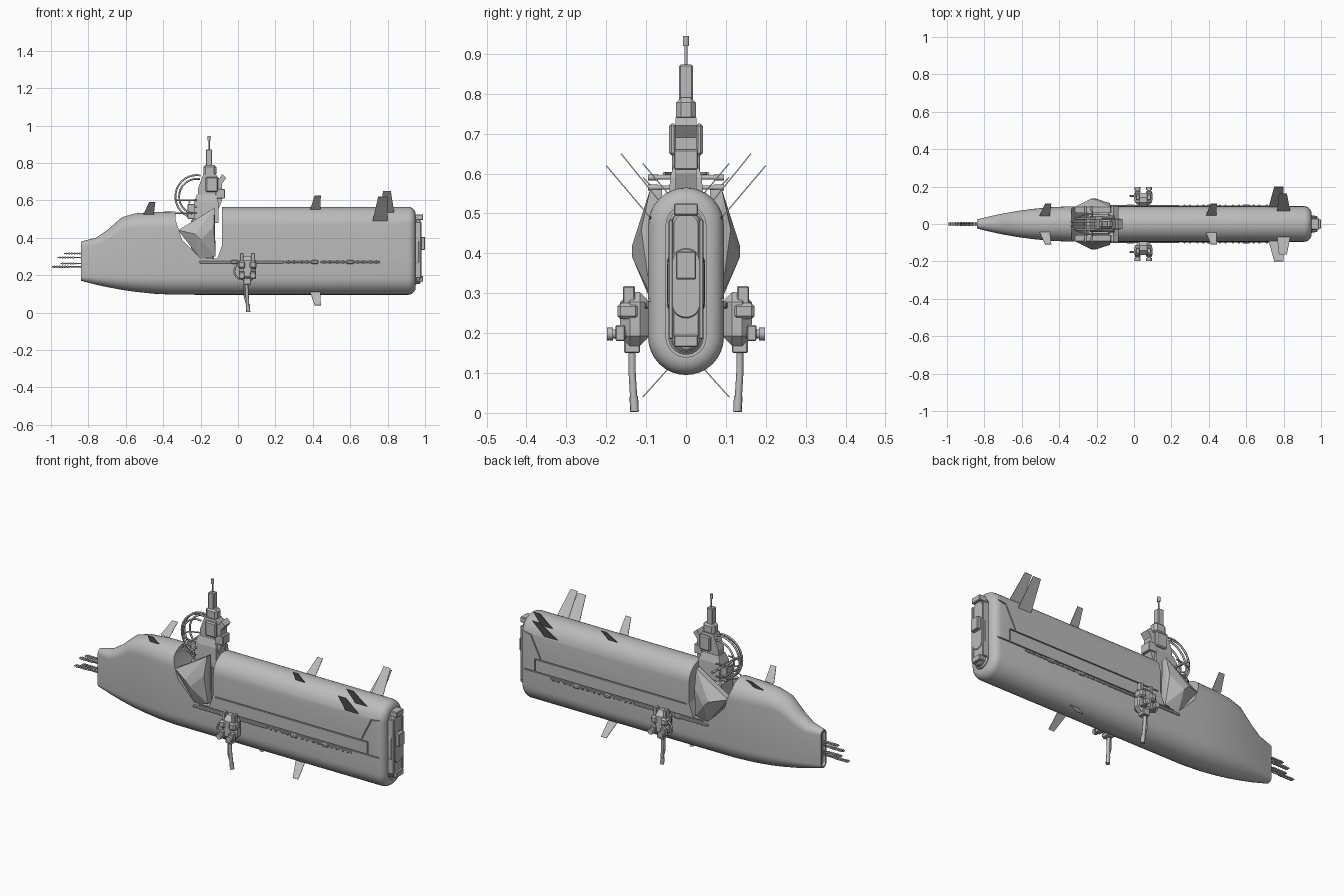
import bpy, bmesh, math
from mathutils import Vector

if "Cube" in bpy.data.objects:
    bpy.data.objects.remove(bpy.data.objects["Cube"])

tone = (.5, .5, .5, 1)
grey = bpy.data.materials.new("hull grey")
grey.use_nodes = True
grey.diffuse_color = tone
grey.node_tree.nodes["Principled BSDF"].inputs["Base Color"].default_value = tone

# Main hull dimensions
BEAM, KEEL, ROOF, NOSE, STERN = .095, .095, .565, -.84, .95


def shade(ob):
    activate(ob)
    bpy.ops.object.shade_smooth_by_angle(angle=math.radians(32))


def activate(ob):
    bpy.ops.object.select_all(action="DESELECT")
    ob.select_set(True)
    bpy.context.view_layer.objects.active = ob


def finish(name, bm, mirror=False):
    bmesh.ops.recalc_face_normals(bm, faces=bm.faces)
    mesh = bpy.data.meshes.new(name)
    bm.to_mesh(mesh)
    bm.free()
    mesh.materials.append(grey)
    ob = bpy.data.objects.new(name, mesh)
    bpy.context.collection.objects.link(ob)
    if mirror:
        ob.modifiers.new("mirror", "MIRROR").use_axis = (False, True, False)
    return ob


# Boxes standing off the centre plane are mirrored to the other side
def box(name, centre, size, bevel=.003):
    bm = bmesh.new()
    bmesh.ops.create_cube(bm, size=1)
    bmesh.ops.scale(bm, vec=size, verts=bm.verts)
    bmesh.ops.translate(bm, vec=centre, verts=bm.verts)
    bmesh.ops.bevel(bm, geom=bm.edges[:], offset=bevel, segments=1, affect="EDGES")
    return finish(name, bm, mirror=centre[1] > 0)


def solid(name, points, mirror=False):
    bm = bmesh.new()
    for point in points:
        bm.verts.new(point)
    bmesh.ops.convex_hull(bm, input=bm.verts[:])
    return finish(name, bm, mirror)


def prism(name, outline, y_from, y_to):
    bm = bmesh.new()
    face = bm.faces.new([bm.verts.new((x, y_from, z)) for x, z in outline])
    new = bmesh.ops.extrude_face_region(bm, geom=[face])["geom"]
    moved = [v for v in new if isinstance(v, bmesh.types.BMVert)]
    bmesh.ops.translate(bm, vec=(0, y_to - y_from, 0), verts=moved)
    return finish(name, bm)


# Tubes starting on the left are repeated on the right
def tube(name, points, radius):
    for side in (-1, 1) if points[0][1] > 0 else (1,):
        curve = bpy.data.curves.new(name, "CURVE")
        curve.dimensions = "3D"
        curve.bevel_depth, curve.bevel_resolution, curve.use_fill_caps = radius, 2, True
        spline = curve.splines.new("POLY")
        spline.points.add(len(points) - 1)
        for knot, (x, y, z) in zip(spline.points, points):
            knot.co = (x, y * side, z, 1)
        curve.materials.append(grey)
        bpy.context.collection.objects.link(bpy.data.objects.new(name, curve))


def arc(start, stop, radius, count=16):
    angles = [math.radians(start + (stop - start) * i / count) for i in range(count + 1)]
    return [(radius * math.cos(a), radius * math.sin(a)) for a in angles]


# Upright section with round top and bottom
def stadium(x, half, low, high):
    return ([Vector((x, y, high - half + z)) for y, z in arc(0, 180, half)]
            + [Vector((x, y, low + half + z)) for y, z in arc(180, 360, half)])


def loft(name, sections):
    bm = bmesh.new()
    rings = [[bm.verts.new(p) for p in stadium(*section)] for section in sections]
    for a, b in zip(rings, rings[1:]):
        for i in range(len(a)):
            bm.faces.new((a[i - 1], a[i], b[i], b[i - 1]))
    bm.faces.new(rings[0])
    bm.faces.new(rings[-1])
    ob = finish(name, bm)
    shade(ob)
    return ob


def cut(ob, cutter):
    activate(ob)
    modifier = ob.modifiers.new("cut", "BOOLEAN")
    modifier.operation, modifier.solver, modifier.object = "DIFFERENCE", "EXACT", cutter
    bpy.ops.object.modifier_apply(modifier=modifier.name)
    bpy.data.objects.remove(cutter)


# Hull: the nose narrows by a parabola, the stern is rounded by a quarter circle
sections = []
for x, top in ((NOSE, .38), (-.76, .4), (-.7, .44), (-.62, .51), (-.55, .53), (-.45, .538), (-.34, .54)):
    taper = ((x + .3) / (NOSE + .3)) ** 2
    sections.append((x, BEAM - .071 * taper, KEEL + .075 * taper, top))
sections.append((-.09, BEAM, KEEL, ROOF))
for dx, dz in arc(90, 0, .04, count=5):
    inset = .04 - dz
    sections.append((STERN - .04 + dx, BEAM - inset, KEEL + inset, ROOF - inset))
hull = loft("hull", sections)

# Tower well, open from side to side
well = [(-.335, .7), (-.335, .5), (-.3, .39), (-.2, .29), (-.11, .29), (-.085, .36), (-.085, .7)]
cut(hull, prism("well_cutter", well, -.3, .3))

# Panel seams
SEAM, LEDGE = .352, .282
seams = [((-.07, SEAM), (.855, SEAM)), ((.855, SEAM), (.855, LEDGE)), ((-.17, LEDGE), (.93, LEDGE)),
         ((.82, .36), (.88, .48)), ((.88, .48), (.93, .49))]
for start, end in seams:
    start, end = Vector(start), Vector(end)
    across = (end - start).orthogonal().normalized() * .003
    strip = [start + across, end + across, end - across, start - across]
    for side in (-1, 1):
        cut(hull, prism("seam_cutter", strip, side * .088, side * .12))

# Recesses in both ends
cut(hull, loft("stern_cutter", [(x, .05, .14, .52) for x in (.92, 1)]))
cut(hull, loft("nose_cutter", [(x, .017, .18, .37) for x in (-.9, -.825)]))
shade(hull)

# Stern machinery: nested rings, cowl, clamps and rails
for half, end in ((.044, STERN), (.036, .97), (.028, .96)):
    low, high = .19 - half, .47 + half
    loft("stern_ring", [(.91, half, low, high), (end, half, low, high),
                        (end + .006, half - .006, low + .006, high - .006)])
loft("stern_cowl", [(.93, .048, .23, .42), (.965, .046, .23, .42), (.98, .034, .24, .41)])
box("stern_core", centre=(.975, 0, .37), size=(.05, .05, .07))
for z in (.18, .51):
    box("stern_clamp", centre=(.965, 0, z), size=(.05, .06, .03))
box("stern_rail", centre=(.96, .038, .335), size=(.04, .012, .3))
box("stern_bar", centre=(.96, .013, .335), size=(.03, .01, .33))

# Service conduit along each flank
FLANK, CONDUIT = .095, .27
box("conduit", centre=(.02, FLANK, CONDUIT), size=(.45, .012, .014))
for x in (.32, .51, .69):
    box("conduit_rail", centre=(x, FLANK, CONDUIT), size=(.14, .007, .009), bevel=.001)
    for step in (-.05, -.02, .02, .05):
        box("conduit_stud", centre=(x + step, FLANK, CONDUIT), size=(.012, .016, .015))
for x in (-.02, .41, .6):
    box("conduit_hatch", centre=(x, FLANK, CONDUIT), size=(.04, .02, .02), bevel=.005)


# Thin slanted stabiliser fins
def fin(name, x, chord, sweep, root, tip):
    root, tip = Vector(root), Vector(tip)
    skin = (tip - root).orthogonal().normalized() * .0015
    points = []
    for offset in (-skin, skin):
        for base, lead, width in ((root, 0, chord), (tip, sweep, chord * .6)):
            y, z = base + offset
            points += [(x + lead, y, z), (x + lead + width, y, z)]
    solid(name, points, mirror=True)


fin("front_fin", x=-.505, chord=.055, sweep=.03, root=(.045, .525), tip=(.108, .59))
fin("middle_fin", x=.385, chord=.055, sweep=.025, root=(.045, .55), tip=(.108, .625))
fin("keel_fin", x=.385, chord=.055, sweep=.025, root=(.045, .11), tip=(.108, .04))
fin("rear_fin_outer", x=.72, chord=.08, sweep=.03, root=(.09, .49), tip=(.2, .62))
fin("rear_fin_inner", x=.765, chord=.07, sweep=.01, root=(.07, .535), tip=(.163, .65))

# Faceted shields either side of the tower
rim = [(-.32, .44), (-.125, .56), (-.12, .3), (-.2, .285)]
ridge = [(-.23, .135, .42), (-.2, .135, .39), (-.13, .112, .46)]
solid("tower_shield", [(x, y, z) for x, z in rim for y in (.06, .09)] + ridge, mirror=True)

# Tower
box("tower_trunk", centre=(-.19, 0, .385), size=(.125, .12, .23), bevel=.01)
solid("tower_base", [(-.17 + end * length, side * width, z) for end in (-1, 1) for side in (-1, 1)
                     for length, width, z in ((.065, .045, .48), (.065, .04, .59), (.05, .028, .63))])
prism("tower_body", [(-.215, .5), (-.215, .66), (-.185, .74), (-.12, .74), (-.1, .715), (-.085, .74),
                     (-.062, .72), (-.085, .69), (-.085, .6), (-.125, .5)], -.026, .026)
box("tower_pod", centre=(-.14, .033, .685), size=(.065, .018, .08), bevel=.006)
box("tower_locker", centre=(-.095, 0, .635), size=(.05, .06, .05))
box("tower_front_step", centre=(-.235, 0, .54), size=(.07, .06, .08))
box("mast_collar", centre=(-.15, 0, .76), size=(.07, .05, .06), bevel=.012)
box("mast", centre=(-.155, 0, .81), size=(.034, .034, .126))
tube("antenna", [(-.155, 0, .86), (-.155, 0, .93)], radius=.004)
tube("antenna_tip", [(-.155, 0, .92), (-.155, 0, .945)], radius=.008)
for x, z in ((-.26, .59), (-.225, .565)):
    tube("cross_bar", [(x, -.088, z), (x, .088, z)], radius=.005)
    tube("cross_bar_grip", [(x, .07, z), (x, .095, z)], radius=.007)
for y, reach in ((.012, .115), (.03, .095)):
    tube("tower_cable", [(-.22 + x, y, .62 + z) for x, z in arc(80, 255, reach)], radius=.005)
for z in (.53, .6):
    tube("tower_hoop", [(-.22 + x, y * .5, z) for x, y in arc(270, 90, .11)], radius=.004)

# Side turrets with drooping barrels
TURRET, ARM = .05, .135
box("turret_body", centre=(TURRET, .128, .235), size=(.09, .075, .135), bevel=.025)
for x in (TURRET - .03, TURRET + .03):
    box("turret_cheek", centre=(x, .145, .255), size=(.038, .054, .04), bevel=.008)
    box("turret_lug", centre=(x, .143, .295), size=(.02, .03, .045))
    box("turret_rib", centre=(x, .165, .2), size=(.03, .024, .04))
    tube("turret_knob", [(x, .15, .198), (x, .192, .198)], radius=.011)
    tube("turret_cap", [(x, .183, .198), (x, .198, .198)], radius=.016)
tube("turret_hose", [(.02 + x, .15, .22 + z) for x, z in arc(90, 270, .04)], radius=.005)
box("barrel_mount", centre=(TURRET, ARM, .175), size=(.04, .04, .05))
tube("barrel", [(.045, ARM, .17), (.048, ARM, .1), (.052, .131, .035)], radius=.009)
tube("barrel_tip", [(.052, .131, .042), (.055, .129, .003)], radius=.011)
tube("barrel_feed", [(.035, ARM, .17), (.035, ARM, .09), (.046, ARM, .05)], radius=.005)

# Nose probes with collars
for z, tip in ((.245, -.995), (.262, -.95), (.295, -.965), (.315, -.93)):
    tube("nose_probe", [(-.82, .006, z), (tip, .006, z)], radius=.003)
    for collar in range(6):
        x = tip + .01 + collar * .014
        tube("probe_collar", [(x, .006, z), (x + .007, .006, z)], radius=.0055)
